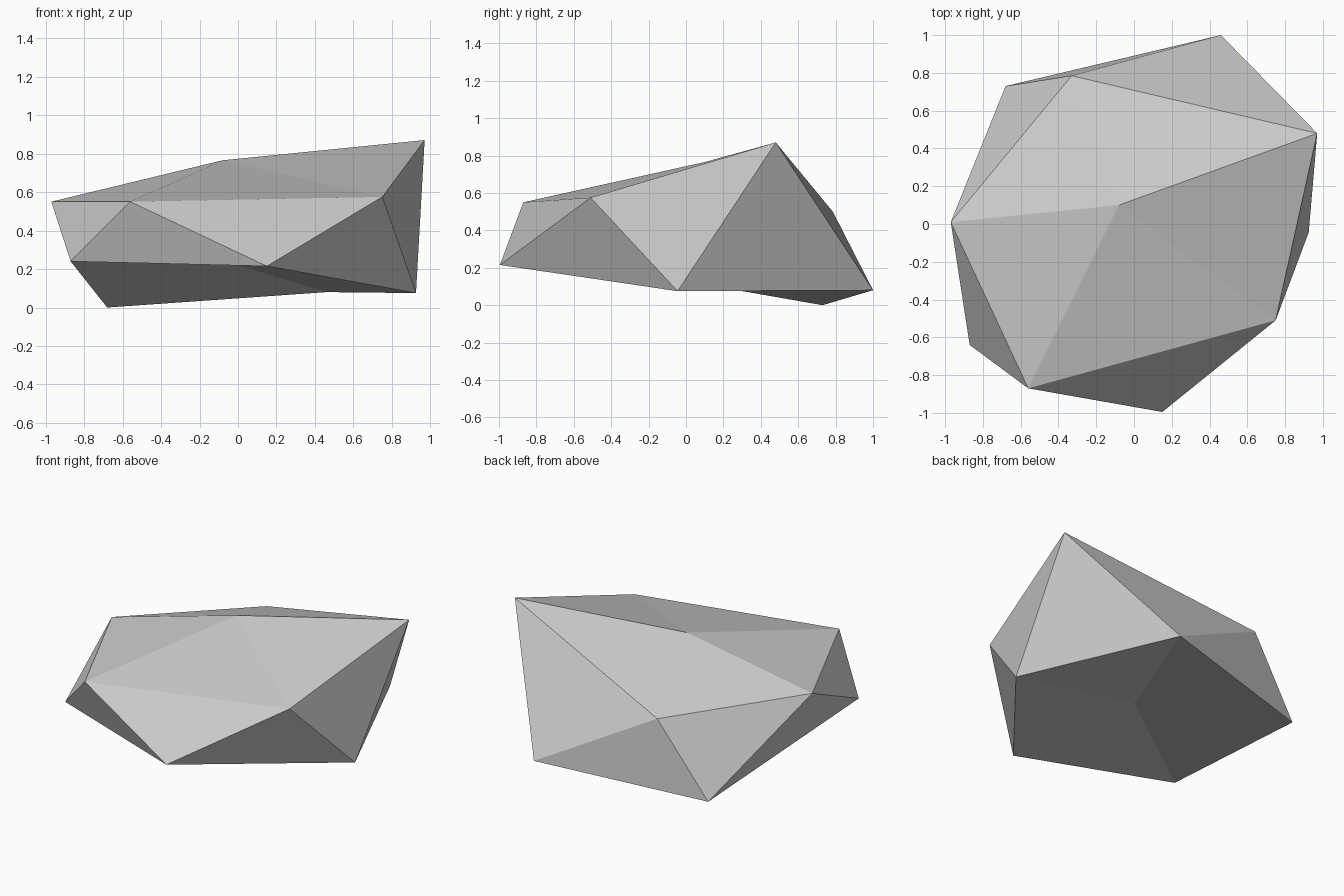
import bpy
import bmesh

old = bpy.data.objects.get("Cube")
if old:
    bpy.data.objects.remove(old, do_unlink=True)

# Plain stone grey
stone = bpy.data.materials.new("stone_grey")
stone.use_nodes = True
grey = (0.6, 0.6, 0.6, 1)
stone.diffuse_color = grey
stone.node_tree.nodes["Principled BSDF"].inputs["Base Color"].default_value = grey

# Corners of the boulder: a crown, two staggered rings of five, and a base
crown = (-0.08, 0.10, 0.765)
upper_ring = [(-0.97, 0.01, 0.55), (-0.56, -0.87, 0.55), (0.75, -0.51, 0.575),
              (0.97, 0.48, 0.87), (-0.33, 0.785, 0.50)]
lower_ring = [(-0.87, -0.64, 0.24), (0.15, -0.995, 0.215), (0.925, -0.045, 0.075),
              (0.46, 1.0, 0.08), (-0.68, 0.73, 0.0)]
base = (-0.02, -0.02, 0.225)

# Skin the corners as a twenty-sided rock
bm = bmesh.new()
top, bottom = bm.verts.new(crown), bm.verts.new(base)
upper = [bm.verts.new(p) for p in upper_ring]
lower = [bm.verts.new(p) for p in lower_ring]
for i in range(5):
    j = (i + 1) % 5
    bm.faces.new((top, upper[i], upper[j]))
    bm.faces.new((upper[i], lower[i], upper[j]))
    bm.faces.new((upper[j], lower[i], lower[j]))
    bm.faces.new((bottom, lower[j], lower[i]))
bmesh.ops.recalc_face_normals(bm, faces=bm.faces)

mesh = bpy.data.meshes.new("boulder")
bm.to_mesh(mesh)
bm.free()
mesh.materials.append(stone)
boulder = bpy.data.objects.new("boulder", mesh)
bpy.context.scene.collection.objects.link(boulder)
